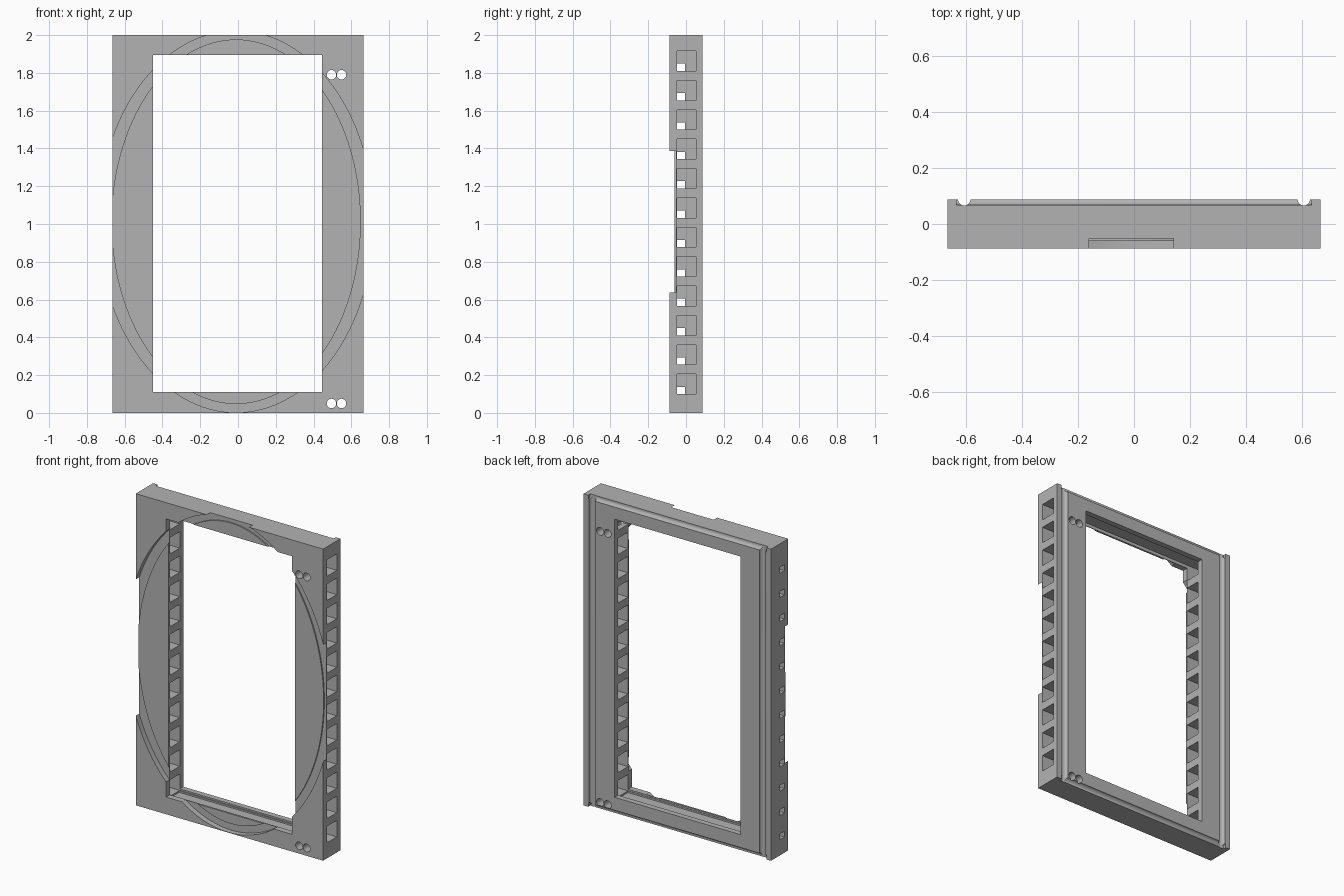
import bpy
import math
from mathutils import Matrix

old = bpy.data.objects.get("Cube")
if old:
    bpy.data.objects.remove(old, do_unlink=True)

grey = bpy.data.materials.new("plain grey")
grey.use_nodes = True
colour = (0.45, 0.45, 0.45, 1)
grey.diffuse_color = colour
grey.node_tree.nodes["Principled BSDF"].inputs["Base Color"].default_value = colour


def box(name, x, y, z):
    """Box given by its (min, max) on each axis."""
    bpy.ops.mesh.primitive_cube_add(size=1)
    ob = bpy.context.object
    ob.name = name
    spans = (x, y, z)
    size = [b - a for a, b in spans]
    mid = [(a + b) / 2 for a, b in spans]
    ob.data.transform(Matrix.Translation(mid) @ Matrix.Diagonal((*size, 1)))
    return ob


def rod(name, axis, centre, radii, length, sides=32):
    """Elliptic cylinder along an axis; radii are its two cross radii."""
    bpy.ops.mesh.primitive_cylinder_add(vertices=sides, radius=1, depth=1)
    ob = bpy.context.object
    ob.name = name
    turn = {"X": Matrix.Rotation(math.pi / 2, 4, "Y"),
            "Y": Matrix.Rotation(math.pi / 2, 4, "X"),
            "Z": Matrix.Identity(4)}[axis]
    scale = Matrix.Diagonal((radii[0], radii[1], length, 1))
    ob.data.transform(Matrix.Translation(centre) @ turn @ scale)
    return ob


def cut(target, cutter):
    """Subtract the cutter and discard it."""
    cutter.hide_render = True
    mod = target.modifiers.new("cut", "BOOLEAN")
    mod.operation = "DIFFERENCE"
    mod.solver = "EXACT"
    mod.object = cutter
    bpy.context.view_layer.objects.active = target
    bpy.ops.object.modifier_apply(modifier=mod.name)
    bpy.data.objects.remove(cutter, do_unlink=True)


FRONT, BACK = -0.087, 0.088
WIN_L, WIN_R, WIN_B, WIN_T = -0.45, 0.445, 0.11, 1.895

# Frame with its window
frame = box("frame", (-0.665, 0.665), (FRONT, BACK), (0, 2))
cut(frame, box("window_cut", (WIN_L, WIN_R), (-1, 1), (WIN_B, WIN_T)))

# Oval front recess, with a shallow groove around a raised inner oval
recess = rod("recess_cut", "Y", (-0.01, -0.176, 1.012), (0.727, 1.01), 0.248, 128)
cut(recess, rod("plateau", "Y", (-0.01, 0.04, 1.012), (0.66, 0.965), 0.2, 128))
cut(frame, recess)

# Channels in the sill and the lintel
for z in ((WIN_B - 0.02, WIN_B + 0.02), (WIN_T - 0.02, WIN_T + 0.02)):
    cut(frame, box("channel_cut", (WIN_L, WIN_R), (-0.045, 0.045), z))

# Rows of side pockets, open on the left and ending in small holes on the right
for i in range(12):
    z = 0.1 + i * 0.1555
    cut(frame, box("pocket_cut", (-0.6, 0.8), (-0.048, 0.052), (z, z + 0.105)))
    cut(frame, box("peep_cut", (-0.8, -0.59), (-0.048, -0.006), (z, z + 0.038)))

# Paired bolt holes on one side
for z in (0.05, 1.79):
    for x in (0.495, 0.548):
        cut(frame, rod("bolt_cut", "Y", (x, 0, z), (0.025, 0.025), 1))

# Round grooves around the back
for x in (-0.605, 0.605):
    cut(frame, rod("upright_groove_cut", "Z", (x, BACK, 1), (0.022, 0.022), 3))
for z in (0.003, 1.997):
    cut(frame, rod("cross_groove_cut", "X", (0, BACK, z), (0.024, 0.02), 1.264))

# Finish
frame.data.materials.clear()
frame.data.materials.append(grey)
for poly in frame.data.polygons:
    poly.material_index = 0
bpy.ops.object.select_all(action="DESELECT")
frame.select_set(True)
bpy.context.view_layer.objects.active = frame
bpy.ops.object.shade_smooth_by_angle(angle=math.radians(30))
